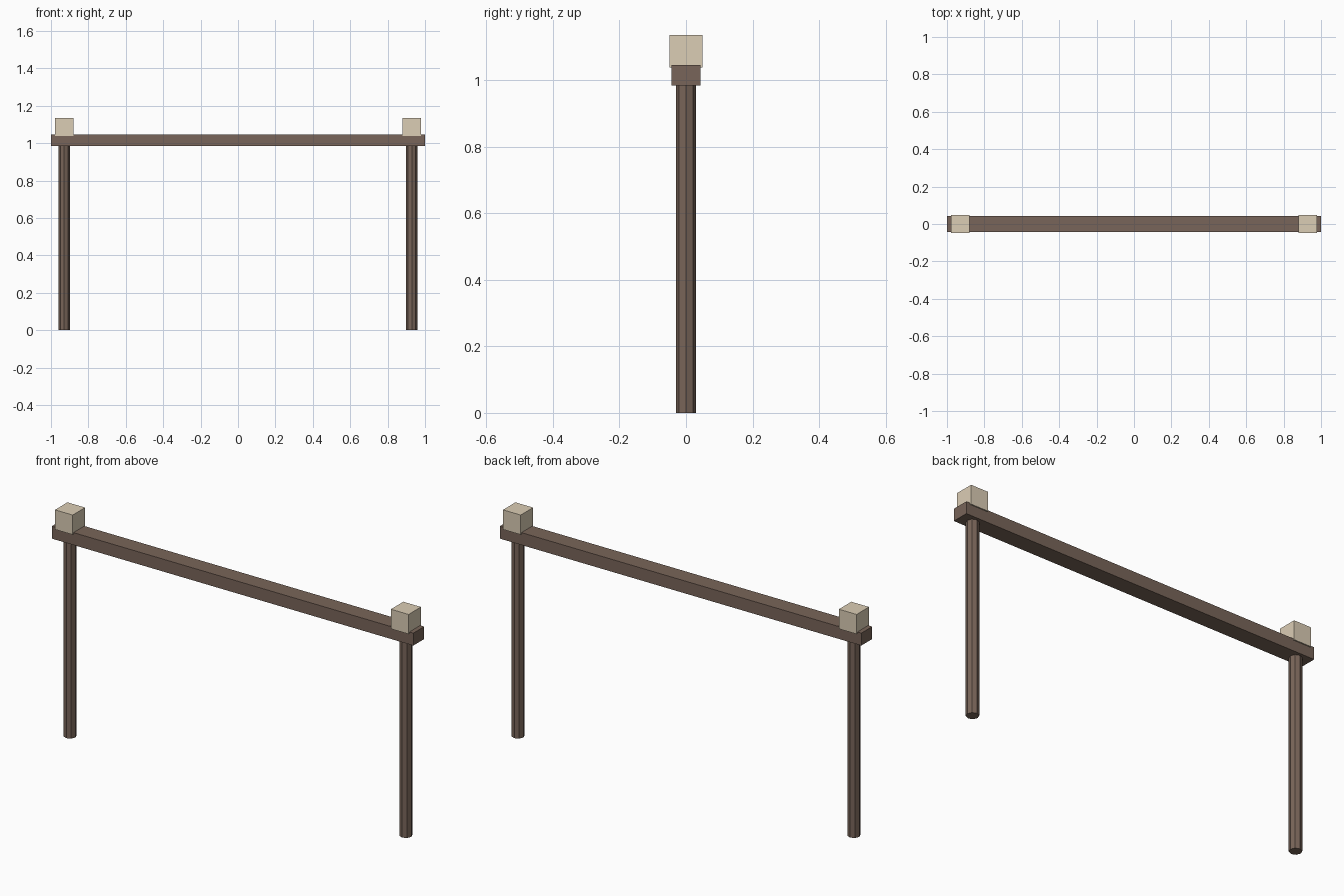
import bpy

if "Cube" in bpy.data.objects:
    bpy.data.objects.remove(bpy.data.objects["Cube"])

POST_X = 0.929


def material(name, color):
    mat = bpy.data.materials.new(name)
    mat.diffuse_color = color
    mat.use_nodes = True
    mat.node_tree.nodes["Principled BSDF"].inputs["Base Color"].default_value = mat.diffuse_color
    return mat


def finish(name, mat):
    obj = bpy.context.object
    obj.name = name
    obj.data.materials.append(mat)
    return obj


def box(name, center, size, mat):
    bpy.ops.mesh.primitive_cube_add(size=1, location=center)
    obj = finish(name, mat)
    obj.scale = size
    bpy.ops.object.transform_apply(location=False, rotation=False, scale=True)


def post(name, x, height, mat):
    bpy.ops.mesh.primitive_cylinder_add(vertices=8, radius=0.03, depth=height,
                                        location=(x, 0, height / 2))
    finish(name, mat)


wood = material("dark_wood", (0.19, 0.13, 0.10, 1))
cream = material("cream", (0.71, 0.61, 0.46, 1))

# Horizontal beam
box("top_beam", (0, 0, 1.015), (2, 0.086, 0.062), wood)

# Round posts under the beam and cube caps on top
for side, sign in (("left", -1), ("right", 1)):
    post(side + "_post", sign * POST_X, 1.0, wood)
    box(side + "_cap", (sign * POST_X, 0, 1.087), (0.098, 0.098, 0.098), cream)
